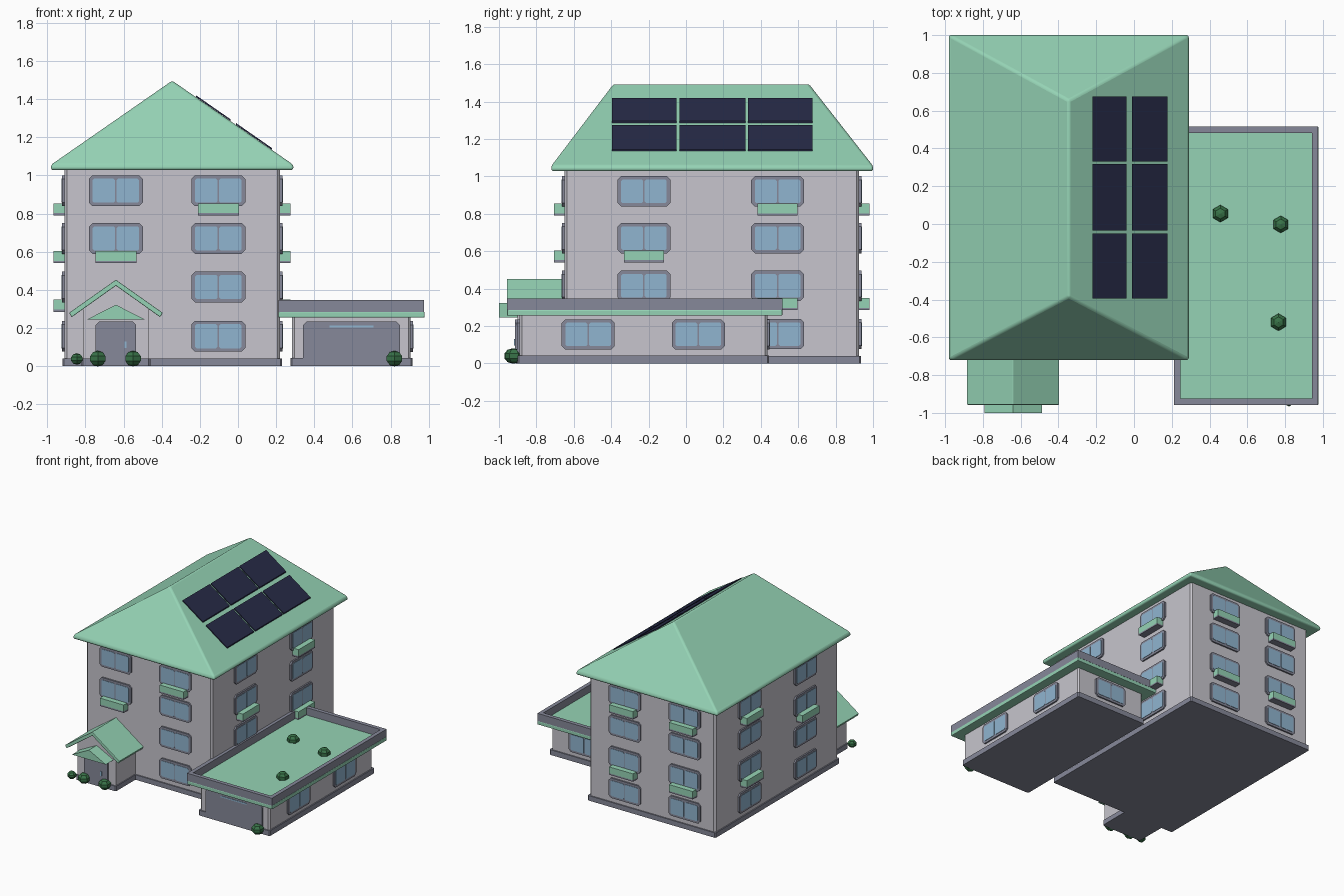
import bpy, bmesh, math
from mathutils import Vector, Matrix

if "Cube" in bpy.data.objects:
    bpy.data.objects.remove(bpy.data.objects["Cube"])


def material(name, rgb):
    m = bpy.data.materials.new(name)
    m.diffuse_color = (*rgb, 1)
    m.use_nodes = True
    m.node_tree.nodes["Principled BSDF"].inputs["Base Color"].default_value = m.diffuse_color
    return m


WALL = material("pale wall", (0.57, 0.56, 0.61))
GREEN = material("mint green", (0.30, 0.65, 0.46))
GRAY = material("slate gray", (0.24, 0.25, 0.32))
GLASS = material("window blue", (0.28, 0.46, 0.63))
SOLAR = material("solar navy", (0.020, 0.023, 0.062))
LEAF = material("leaf green", (0.04, 0.17, 0.065))


def finish(name, bm, mat, bevel=0, segments=2):
    bmesh.ops.recalc_face_normals(bm, faces=bm.faces)
    mesh = bpy.data.meshes.new(name)
    bm.to_mesh(mesh)
    bm.free()
    mesh.materials.append(mat)
    ob = bpy.data.objects.new(name, mesh)
    bpy.context.collection.objects.link(ob)
    if bevel:
        mod = ob.modifiers.new("soft_edges", 'BEVEL')
        mod.width, mod.segments = bevel, segments
        mod.limit_method, mod.angle_limit = 'ANGLE', math.radians(20)
    return ob


def loft(name, lower, upper, mat, bevel=0):
    """Closed solid between two matching outlines."""
    bm = bmesh.new()
    a = [bm.verts.new(p) for p in lower]
    b = [bm.verts.new(p) for p in upper]
    n = len(a)
    bm.faces.new(a)
    bm.faces.new(b)
    for i in range(n):
        j = (i + 1) % n
        bm.faces.new((a[i], a[j], b[j], b[i]))
    return finish(name, bm, mat, bevel)


def rect(u0, u1, v0, v1, c=0):
    """Rectangle outline, with chamfered corners when c > 0."""
    if not c:
        return [(u0, v0), (u1, v0), (u1, v1), (u0, v1)]
    return [(u0 + c, v0), (u1 - c, v0), (u1, v0 + c), (u1, v1 - c),
            (u1 - c, v1), (u0 + c, v1), (u0, v1 - c), (u0, v0 + c)]


def block(name, x, y, z, mat, c=0, bevel=0):
    pts = rect(*x, *y, c)
    return loft(name, [(p, q, z[0]) for p, q in pts],
                [(p, q, z[1]) for p, q in pts], mat, bevel)


TURN = {"front": 0, "right": 90, "back": 180, "left": -90}


def on_wall(name, pts, d0, d1, side, mat, bevel=0):
    """Extrude a (sideways, height) outline outward, d measured from the origin."""
    rot = Matrix.Rotation(math.radians(TURN[side]), 3, 'Z')
    flip = -1 if side in ("back", "left") else 1
    return loft(name, [rot @ Vector((u * flip, -d0, z)) for u, z in pts],
                [rot @ Vector((u * flip, -d1, z)) for u, z in pts], mat, bevel)


def window(u, z, d, side):
    on_wall("window_frame", rect(u - .142, u + .142, z - .081, z + .081, .02),
            d - .01, d + .012, side, GRAY)
    for s in (-1, 1):
        lo, hi = sorted((u + s * .004, u + s * .122))
        on_wall("window_pane", rect(lo, hi, z - .063, z + .063, .008),
                d + .01, d + .015, side, GLASS)


def planter(u, z, d, side):
    on_wall("planter_base", rect(u - .107, u + .107, z - .13, z - .118), d - .01, d + .056, side, GRAY)
    on_wall("planter_box", rect(u - .107, u + .107, z - .118, z - .066), d - .01, d + .056, side, GREEN)


# Main building and its plinth
block("main_walls", (-.91, .22), (-.65, .925), (.03, 1.05), WALL, c=.014)
block("main_plinth", (-.92, .23), (-.66, .935), (0, .04), GRAY, c=.008)

# Hipped roof with a short vertical eave
bm = bmesh.new()
eave = rect(-.98, .29, -.72, 1.0)
low = [bm.verts.new((x, y, 1.028)) for x, y in eave]
top = [bm.verts.new((x, y, 1.056)) for x, y in eave]
r0, r1 = (bm.verts.new((-.345, y, 1.497)) for y in (-.385, .655))
bm.faces.new(low)
for i in range(4):
    j = (i + 1) % 4
    bm.faces.new((low[i], low[j], top[j], top[i]))
bm.faces.new((top[0], top[1], r0))
bm.faces.new((top[1], top[2], r1, r0))
bm.faces.new((top[2], top[3], r1))
bm.faces.new((top[3], top[0], r0, r1))
roof = finish("hipped_roof", bm, GREEN, .012, 3)

# Solar panels on the right slope
slope = (1.056 - 1.497) / .635
for x0, x1 in ((-.22, -.04), (-.01, .178)):
    for y0, y1 in ((-.395, -.05), (-.035, .318), (.332, .675)):
        pts = rect(x0, x1, y0, y1)
        height = lambda x: 1.497 + slope * (x + .345)
        loft("solar_panel", [(x, y, height(x) + .001) for x, y in pts],
             [(x, y, height(x) + .01) for x, y in pts], SOLAR)

# Windows and planters of the main building
ROWS = (.92, .67, .415, .157)
WALLS = {  # side: (wall distance, columns, rows per column, planters as (column, row))
    "front": (.65, (-.64, -.103), ((0, 1), (0, 1, 2, 3)), ((0, 1), (1, 0))),
    "right": (.22, (-.225, .49), ((0, 1, 2), (0, 1, 2, 3)), ((1, 0), (0, 1), (1, 2))),
    "back": (.925, (-.64, -.103), (range(4), range(4)), ((0, 0), (1, 0), (0, 2), (1, 2))),
    "left": (.91, (-.225, .49), (range(4), range(4)), ((1, 0), (0, 1), (1, 2))),
}
for side, (d, cols, rows, boxes) in WALLS.items():
    for u, levels in zip(cols, rows):
        for r in levels:
            window(u, ROWS[r], d, side)
    for c, r in boxes:
        planter(cols[c], ROWS[r], d, side)

# Garage with a flat roof and parapet
block("garage_walls", (.283, .905), (-.89, .435), (.03, .27), WALL, c=.012)
block("garage_plinth", (.275, .915), (-.90, .445), (0, .042), GRAY, c=.008)
block("garage_roof", (.212, .978), (-.957, .515), (.255, .286), GREEN, bevel=.005)
for x, y in (((.212, .245), (-.957, .515)), ((.943, .975), (-.957, .515)),
             ((.245, .943), (-.957, -.925)), ((.245, .943), (.483, .515))):
    block("garage_parapet", x, y, (.284, .346), GRAY)
on_wall("garage_door", [(.34, .005), (.85, .005), (.85, .215), (.83, .235), (.36, .235), (.34, .215)],
        .88, .904, "front", GRAY)
on_wall("garage_door_window", rect(.48, .71, .203, .214), .90, .907, "front", GLASS)
for u in (-.523, .066):
    window(u, .155, .905, "right")
window(.6, .155, .435, "back")

# Entrance porch: gabled walls, folded roof, door and canopy
cx = -.64
on_wall("porch_walls", [(cx - .172, .03), (cx + .172, .03), (cx + .172, .305),
                        (cx, .427), (cx - .172, .305)], .6, .90, "front", WALL)
block("porch_plinth", (cx - .18, cx + .18), (-.91, -.6), (0, .04), GRAY, c=.008)
on_wall("porch_roof", [(cx, .453), (cx + .245, .28), (cx + .232, .257), (cx, .422),
                       (cx - .232, .257), (cx - .245, .28)], .64, .957, "front", GREEN, .004)
on_wall("front_door", [(-.746, .005), (-.534, .005), (-.534, .217), (-.552, .235),
                       (-.728, .235), (-.746, .217)], .89, .914, "front", GRAY)
on_wall("door_handle", rect(-.594, -.584, .095, .13), .91, .92, "front", GLASS)
on_wall("door_canopy", [(cx - .152, .245), (cx + .152, .245), (cx, .322)], .89, 1.0, "front", GREEN)

# Faceted shrubs beside the doors and on the garage roof
for x, y, z, r in ((-.845, -.925, .038, .036), (-.735, -.925, .04, .049), (-.55, -.925, .04, .049),
                   (.82, -.92, .04, .049), (.457, .055, .3, .048), (.777, -.002, .3, .048),
                   (.765, -.52, .3, .048)):
    bm = bmesh.new()
    bmesh.ops.create_uvsphere(bm, u_segments=6, v_segments=5, radius=r)
    bmesh.ops.scale(bm, vec=(1, 1, .84), verts=bm.verts)
    bmesh.ops.translate(bm, vec=(x, y, z), verts=bm.verts)
    finish("shrub", bm, LEAF)

# Smooth only the soft roof edges
bpy.context.view_layer.objects.active = roof
roof.select_set(True)
bpy.ops.object.shade_smooth_by_angle(angle=math.radians(25))
